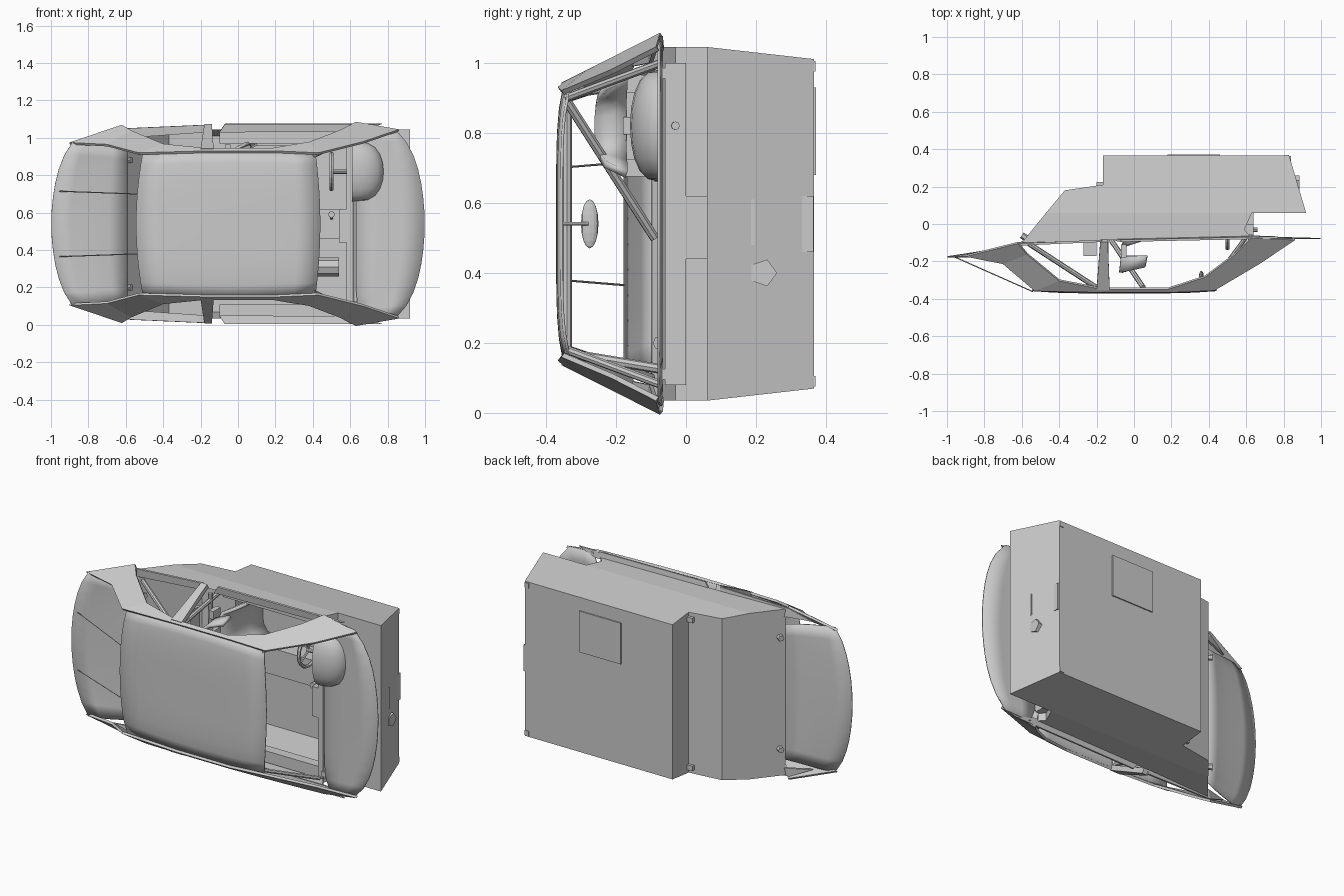
import bpy, bmesh, math
from mathutils import Vector

if "Cube" in bpy.data.objects:
    bpy.data.objects.remove(bpy.data.objects["Cube"])

ZC = 0.54  # mirror plane: the cabin lies on its side, roof towards -y, width along z


def mesh(name, verts, faces, thick=0, smooth=False):
    me = bpy.data.meshes.new(name)
    me.from_pydata([tuple(v) for v in verts], [], faces)
    bm = bmesh.new()
    bm.from_mesh(me)
    bmesh.ops.remove_doubles(bm, verts=bm.verts, dist=1e-5)
    bmesh.ops.recalc_face_normals(bm, faces=bm.faces)
    bm.to_mesh(me)
    bm.free()
    ob = bpy.data.objects.new(name, me)
    bpy.context.collection.objects.link(ob)
    if thick:
        m = ob.modifiers.new("thickness", "SOLIDIFY")
        m.thickness = thick
        m.offset = 0
    if smooth:
        me.shade_smooth()
    return ob


def grid(name, fn, nu, nv, thick=0, smooth=False):
    vs = [fn(i / nu, j / nv) for i in range(nu + 1) for j in range(nv + 1)]
    w = nv + 1
    fs = [(i * w + j, i * w + j + 1, (i + 1) * w + j + 1, (i + 1) * w + j)
          for i in range(nu) for j in range(nv)]
    return mesh(name, vs, fs, thick, smooth)


def box(name, x0, x1, y0, y1, z0, z1):
    vs = [(x, y, z) for x in (x0, x1) for y in (y0, y1) for z in (z0, z1)]
    return mesh(name, vs, [(0, 1, 3, 2), (4, 5, 7, 6), (0, 1, 5, 4),
                           (2, 3, 7, 6), (0, 2, 6, 4), (1, 3, 7, 5)])


def tube(name, a, b, r, n=8):
    a, b = Vector(a), Vector(b)
    q = (b - a).to_track_quat('Z', 'Y')
    ring = [q @ Vector((r * math.cos(2 * math.pi * i / n), r * math.sin(2 * math.pi * i / n), 0))
            for i in range(n)]
    vs = [a + p for p in ring] + [b + p for p in ring]
    fs = [(i, (i + 1) % n, n + (i + 1) % n, n + i) for i in range(n)]
    return mesh(name, vs, fs + [tuple(range(n)), tuple(range(n, 2 * n))])


def wall(y):  # half width of tub
    return 0.505 if y <= 0.06 else 0.505 - (y - 0.06) * 0.113


def side(y):  # half width of greenhouse
    return 0.39 + (y + 0.365) / 0.285 * 0.145


# tub: side walls and the strip that joins them
upper = [(-0.6, -0.1), (-0.47, 0.06), (0.63, 0.06), (0.59, -0.03), (0.62, -0.065)]
lower = [(-0.47, 0.06), (-0.37, 0.18), (-0.165, 0.21), (-0.165, 0.365), (0.83, 0.365),
         (0.92, 0.06), (0.63, 0.06)]
verts, faces = [], []
for s in (-1, 1):
    for poly in (upper, lower):
        faces.append(tuple(range(len(verts), len(verts) + len(poly))))
        verts += [(x, y, ZC + s * wall(y)) for x, y in poly]
loop = [upper[0]] + lower + upper[3:]
for (xa, ya), (xb, yb) in zip(loop, loop[1:]):
    k = len(verts)
    verts += [(xa, ya, ZC - wall(ya)), (xa, ya, ZC + wall(ya)),
              (xb, yb, ZC + wall(yb)), (xb, yb, ZC - wall(yb))]
    faces.append((k, k + 1, k + 2, k + 3))
mesh("tub", verts, faces)

# floor tunnel, access panel, front plates
box("tunnel", -0.16, 0.84, 0.22, 0.364, 0.46, 0.62)
box("floor_panel", 0.18, 0.46, 0.364, 0.372, 0.68, 0.93)
tube("drain_plate", (0.86, 0.22, 0.4), (0.885, 0.22, 0.4), 0.04, 5)
box("front_slot", 0.87, 0.884, 0.185, 0.195, 0.48, 0.61)


# roof skin
def roof(u, v):
    t = 2 * v - 1
    h = 0.375 + 0.02 * (1 - (2 * u - 1) ** 2)
    x0, x1 = -0.545 + 0.035 * t * t, 0.44 - 0.025 * t * t
    return (x0 + (x1 - x0) * u, -0.367 + 0.02 * abs(t) ** 5 + 0.012 * (2 * u - 1) ** 4, ZC + h * t)


grid("roof", roof, 8, 12, 0.008, True)


# front cowl, arced at the front edge
def cowl(u, v):
    t = 2 * v - 1
    x0 = 0.63 + 0.04 * abs(t) ** 8
    x1 = 0.998 - 0.10 * t * t - 0.06 * t ** 6
    return (x0 + (x1 - x0) * u, -0.068 - 0.01 * u, ZC + t * (0.525 - 0.015 * u))


grid("cowl", cowl, 3, 14, 0.006, True)


# rear shelf
def shelf(u, v):
    t = 2 * v - 1
    x1 = -0.998 + 0.085 * t * t + 0.03 * t ** 6
    return (-0.59 + (x1 + 0.59) * u, -0.1 - 0.075 * u ** 0.8, ZC + t * (0.41 + 0.03 * math.sin(u * math.pi / 2)))


grid("rear_shelf", shelf, 4, 12, 0.006, True)

# dash hump over the instruments
grid("instrument_hump", lambda u, v: (
    0.61 + 0.17 * math.sin(u * math.pi / 2) * math.sin(v * math.pi) ** 0.6,
    -0.07 - 0.09 * math.cos(u * math.pi / 2) * math.sin(v * math.pi) ** 0.7,
    0.82 - 0.16 * math.cos(v * math.pi)), 5, 10, 0, True)
box("dash_lip", 0.58, 0.64, -0.06, 0.0, 0.08, 1.0)
box("centre_console", 0.54, 0.64, -0.06, 0.22, 0.44, 0.62)

# side frames: A pillar, roof rail, C pillar as one swept strip
outer = [(-0.9, -0.17, .43), (-0.7, -0.21, .42), (-0.53, -0.355, .375), (-0.17, -0.362, .385),
         (0.2, -0.362, .385), (0.43, -0.352, .375), (0.67, -0.21, .435), (0.86, -0.082, .5)]
inner = [(-0.62, -0.1), (-0.57, -0.16), (-0.4, -0.3), (-0.17, -0.345),
         (0.18, -0.345), (0.38, -0.28), (0.54, -0.16), (0.63, -0.07)]
for s, tag in ((-1, "left"), (1, "right")):
    Z = lambda h: ZC + s * h
    n = len(outer)
    mesh("side_frame_" + tag,
         [(x, y, Z(h)) for x, y, h in outer] + [(x, y, Z(side(y))) for x, y in inner],
         [(i, i + 1, n + i + 1, n + i) for i in range(n - 1)], 0.014)
    # belt trims
    mesh("door_trim_" + tag, [(-0.1, -0.085, Z(.49)), (-0.07, -0.09, Z(.535)), (0.77, -0.072, Z(.535)),
                              (0.65, -0.068, Z(.495))], [(0, 1, 2, 3)], 0.012)
    mesh("quarter_trim_" + tag, [(-0.75, -0.15, Z(.45)), (-0.62, -0.11, Z(.51)), (-0.17, -0.09, Z(.53)),
                                 (-0.17, -0.09, Z(.49)), (-0.6, -0.1, Z(.46))],
         [(0, 1, 4), (1, 2, 3, 4)], 0.012)
    # B pillar
    mesh("b_pillar_" + tag, [(-0.2, -0.35, Z(.39)), (-0.13, -0.35, Z(.39)),
                             (-0.14, -0.09, Z(.52)), (-0.18, -0.09, Z(.52))], [(0, 1, 2, 3)], 0.03)
    # roll cage tubes
    tube("rear_stay_" + tag, (-0.2, -0.34, Z(.36)), (-0.57, -0.1, Z(.44)), 0.014)
    tube("hoop_leg_" + tag, (-0.15, -0.34, Z(.37)), (-0.15, 0.2, Z(.46)), 0.014)
    tube("front_cage_leg_" + tag, (0.4, -0.34, Z(.36)), (0.6, -0.07, Z(.46)), 0.012)
    # door sill inside
    a, b = sorted((Z(.5), Z(.43)))
    box("door_sill_" + tag, -0.1, 0.6, 0.0, 0.06, a, b)
    # rear strap, latches and floor bolts
    tube("rear_strap_" + tag, (-0.54, -0.362, Z(.16)), (-0.955, -0.178, Z(.175)), 0.003, 4)
    tube("rear_latch_" + tag, (-0.57, -0.08, Z(.34)), (-0.6, -0.06, Z(.34)), 0.018, 6)
    box("side_latch_" + tag, -0.2, -0.165, 0.2, 0.225, Z(.45) - .015, Z(.45) + .015)
    box("floor_bolt_" + tag, 0.8, 0.83, 0.355, 0.37, Z(.45) - .015, Z(.45) + .015)
    box("cowl_catch_" + tag, 0.61, 0.64, -0.07, -0.03, Z(.43) - .015, Z(.43) + .015)

# roll hoop bar and diagonals
tube("hoop_bar", (-0.15, -0.34, ZC - .37), (-0.15, -0.34, ZC + .37), 0.014)
tube("hoop_diagonal", (0.05, -0.34, 0.89), (-0.12, -0.09, 0.5), 0.014)
tube("cross_bar", (-0.15, -0.05, 0.08), (-0.15, -0.05, 1.0), 0.014)


# bucket seat: back shell with side wings, slots between headrest and back
def shell(x0, x1, y0, y1, w0, w1, wing):
    def f(u, v):
        t = 2 * v - 1
        return (x0 + (x1 - x0) * u + wing * t ** 4, y0 + (y1 - y0) * u + 0.03 * (1 - u) * t ** 4,
                0.82 + t * (w0 + (w1 - w0) * u))
    return f


grid("seat_headrest", shell(-0.07, -0.06, -0.26, -0.17, .11, .14, 0.13), 2, 8, 0.02, True)
grid("seat_back", shell(-0.055, 0.0, -0.12, 0.25, .15, .15, 0.1), 3, 8, 0.02, True)
for z in (0.70, 0.82, 0.94):
    box("seat_strut", -0.07, -0.04, -0.18, -0.11, z - 0.025, z + 0.025)
box("seat_cushion", 0.0, 0.3, 0.23, 0.3, 0.68, 0.96)
box("rear_unit", -0.27, -0.2, -0.17, -0.08, 0.72, 0.92)

# steering wheel and column
bpy.ops.mesh.primitive_torus_add(major_radius=0.095, minor_radius=0.011, major_segments=20,
                                 minor_segments=6, location=(0.5, -0.035, 0.82),
                                 rotation=(0, math.radians(90), 0))
bpy.context.object.name = "steering_wheel"
tube("steering_column", (0.49, -0.035, 0.82), (0.66, -0.03, 0.82), 0.012)
for a in (90, 210, 330):
    tube("wheel_spoke", (0.5, -0.035, 0.82), (0.5, -0.035 + 0.095 * math.cos(math.radians(a)),
                                              0.82 + 0.095 * math.sin(math.radians(a))), 0.008, 6)

# gear lever, battery unit
tube("gear_lever", (0.5, 0.22, 0.57), (0.5, 0.02, 0.59), 0.008, 6)
tube("gear_knob", (0.5, 0.03, 0.59), (0.5, 0.0, 0.59), 0.018, 8)
tube("passenger_unit", (0.42, 0.24, 0.31), (0.54, 0.24, 0.31), 0.05, 8)

# interior mirror
bpy.ops.mesh.primitive_uv_sphere_add(segments=12, ring_count=8, location=(0.36, -0.275, 0.54))
mirror = bpy.context.object
mirror.name = "interior_mirror"
mirror.scale = (0.012, 0.025, 0.07)
tube("mirror_mount", (0.37, -0.28, 0.54), (0.4, -0.355, 0.54), 0.006, 6)
